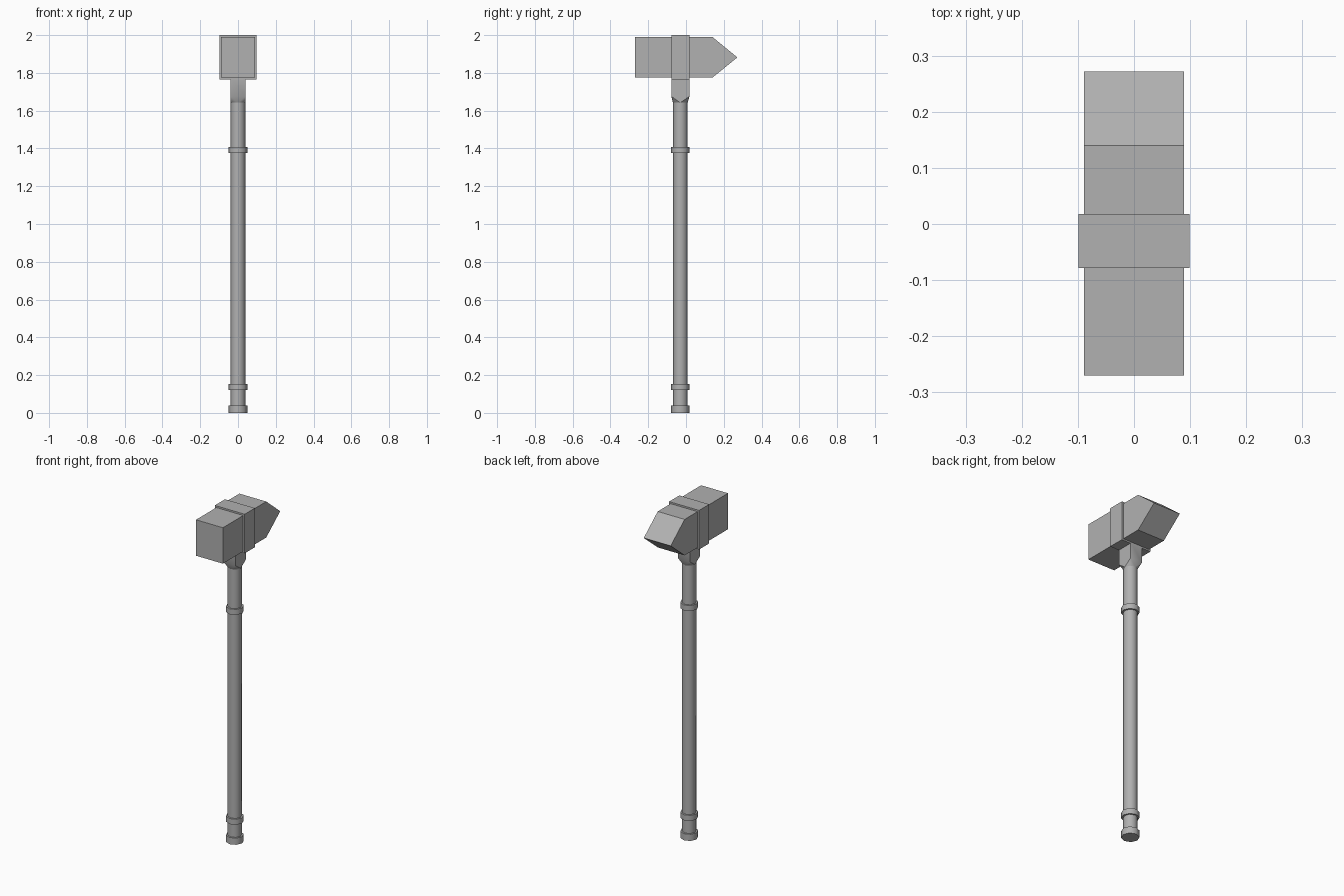
import bpy, bmesh, math

if "Cube" in bpy.data.objects:
    bpy.data.objects.remove(bpy.data.objects["Cube"])

CY = -0.03   # handle axis in y

# Dark grey metal shared by all parts
grey = bpy.data.materials.new("dark_grey")
grey.diffuse_color = (0.44, 0.44, 0.44, 1)
grey.use_nodes = True
grey.node_tree.nodes["Principled BSDF"].inputs["Base Color"].default_value = grey.diffuse_color


def make_object(name, bm):
    bmesh.ops.recalc_face_normals(bm, faces=bm.faces[:])
    mesh = bpy.data.meshes.new(name)
    bm.to_mesh(mesh)
    bm.free()
    mesh.materials.append(grey)
    obj = bpy.data.objects.new(name, mesh)
    bpy.context.collection.objects.link(obj)
    return obj


def cylinder(name, radius, z0, z1, sides=8):
    # octagonal prism with smooth sides and sharp flat ends
    bm = bmesh.new()
    bmesh.ops.create_cone(bm, cap_ends=True, segments=sides,
                          radius1=radius, radius2=radius, depth=z1 - z0)
    bmesh.ops.translate(bm, verts=bm.verts, vec=(0, CY, (z0 + z1) / 2))
    for f in bm.faces:
        f.smooth = len(f.verts) == 4
    for e in bm.edges:
        e.smooth = all(f.smooth for f in e.link_faces)
    return make_object(name, bm)


def extrude_x(name, profile, half):
    # closed (y, z) profile extruded symmetrically along x
    bm = bmesh.new()
    face = bm.faces.new([bm.verts.new((-half, y, z)) for y, z in profile])
    new = bmesh.ops.extrude_face_region(bm, geom=[face])["geom"]
    verts = [v for v in new if isinstance(v, bmesh.types.BMVert)]
    bmesh.ops.translate(bm, verts=verts, vec=(2 * half, 0, 0))
    return make_object(name, bm)


# Long shaft, and the three raised rings
cylinder("shaft", 0.039, 0.01, 1.70)
for name, z0, z1 in (("pommel_ring", 0.0, 0.04),
                     ("lower_grip_ring", 0.12, 0.153),
                     ("upper_grip_ring", 1.375, 1.408)):
    cylinder(name, 0.049, z0, z1)

# Hammer head: blunt face at the front, wedge at the back
extrude_x("hammer_head", [(-0.27, 1.775), (0.14, 1.775), (0.272, 1.882),
                          (0.14, 1.99), (-0.27, 1.99)], 0.089)

# Band wrapped around the head
extrude_x("head_band", [(CY - 0.048, 1.766), (CY + 0.048, 1.766),
                        (CY + 0.048, 2.0), (CY - 0.048, 2.0)], 0.099)

# Socket: square block tapering to the shaft, smooth front and back
bm = bmesh.new()
for z in (1.676, 1.775):
    for sx in (-1, 1):
        for sy in (-1, 1):
            bm.verts.new((sx * 0.039, CY + sy * 0.048, z))
for i in range(8):
    a = i * math.pi / 4
    bm.verts.new((0.039 * math.cos(a), CY + 0.039 * math.sin(a), 1.642))
bmesh.ops.convex_hull(bm, input=bm.verts[:])
bmesh.ops.dissolve_limit(bm, angle_limit=0.02, verts=bm.verts[:], edges=bm.edges[:])
bm.normal_update()
for f in bm.faces:
    f.smooth = abs(f.normal.x) < 0.95 and abs(f.normal.z) < 0.95
for e in bm.edges:
    e.smooth = all(f.smooth for f in e.link_faces)
make_object("socket", bm)
